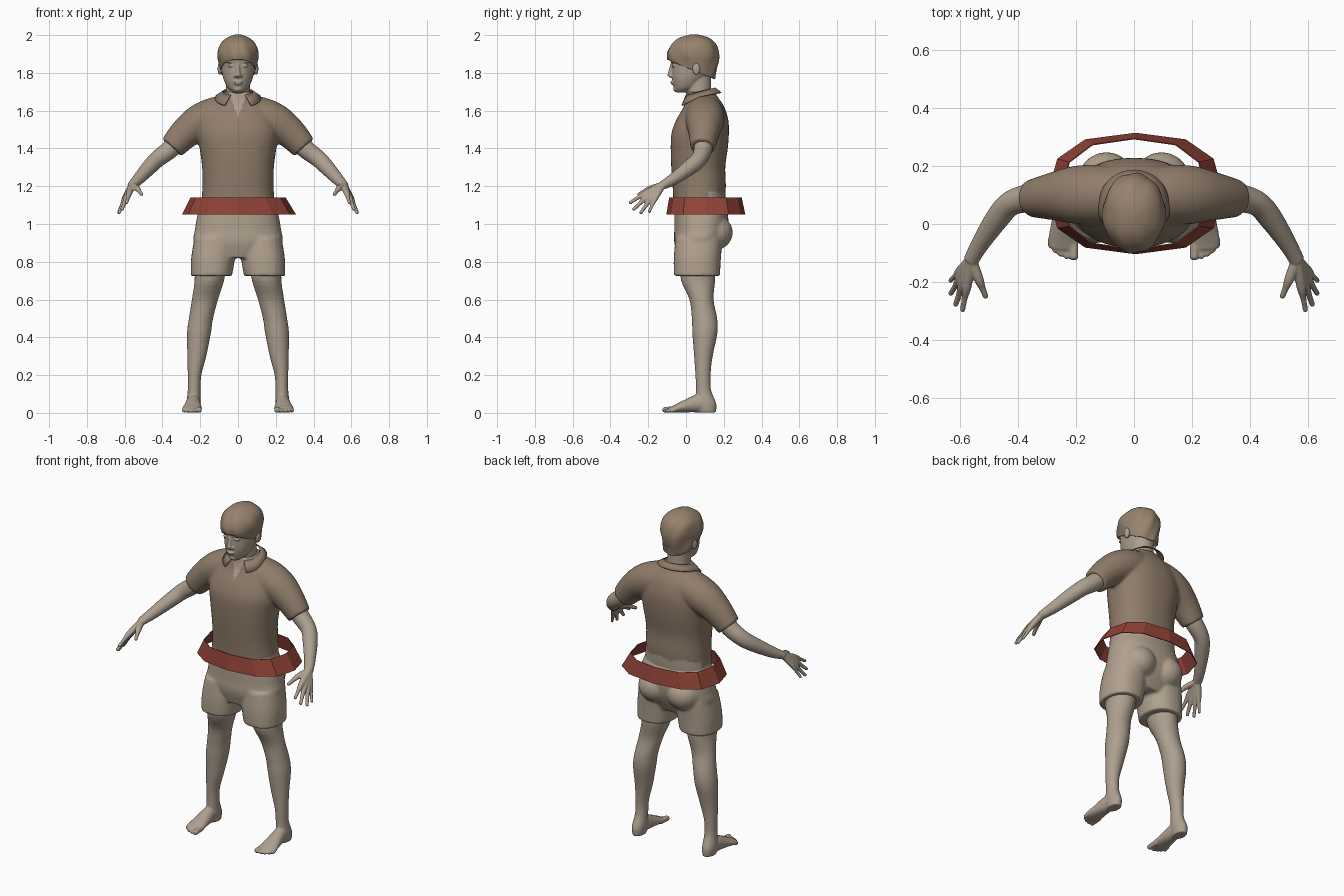
import bpy, bmesh
from math import sin, cos, pi
from mathutils import Vector

if "Cube" in bpy.data.objects:
    bpy.data.objects.remove(bpy.data.objects["Cube"])


def material(name, colour):
    mat = bpy.data.materials.new(name)
    mat.use_nodes = True
    mat.diffuse_color = (*colour, 1)
    mat.node_tree.nodes["Principled BSDF"].inputs["Base Color"].default_value = (*colour, 1)
    return mat


SKIN = material("skin", (0.42, 0.35, 0.275))
SHORTS = material("shorts_beige", (0.44, 0.36, 0.275))
SHIRT = material("shirt_brown", (0.28, 0.205, 0.145))
HAIR = material("hair_brown", (0.31, 0.225, 0.155))
RED = material("ring_red", (0.28, 0.055, 0.038))


def refine(stations, steps):
    """Smooth curve through stations of (x, y, z, half width, half depth)."""
    p = [Vector(s) for s in stations]
    out = []
    for i in range(len(p) - 1):
        a, b = p[i], p[i + 1]
        ta = (b - p[max(i - 1, 0)]) * 0.5
        tb = (p[min(i + 2, len(p) - 1)] - a) * 0.5
        for k in range(steps):
            t = k / steps
            out.append(a * (2*t**3 - 3*t**2 + 1) + ta * (t**3 - 2*t**2 + t)
                       + b * (3*t**2 - 2*t**3) + tb * (t**3 - t**2))
    return out + [p[-1]]


def loft(bm, stations, level=True, power=2.0, sides=28, steps=4, mirror=False, tip=False):
    """Skin rings along stations; level rings stay flat, others follow the path."""
    st = refine(stations, steps)
    if tip:
        d = (st[-1].xyz - st[-2].xyz).normalized() * st[-1][4] * 0.6
        st.append(Vector((*(st[-1].xyz + d), st[-1][3] * 0.6, st[-1][4] * 0.6)))
    for sign in ((1, -1) if mirror else (1,)):
        rings = []
        for i, s in enumerate(st):
            u, v = Vector((1, 0, 0)), Vector((0, 1, 0))
            if not level:
                t = (st[min(i + 1, len(st) - 1)].xyz - st[max(i - 1, 0)].xyz).normalized()
                u = t.cross(Vector((0, 0, 1))).normalized()
                v = u.cross(t)
            ring = []
            for k in range(sides):
                c, w = cos(2 * pi * k / sides), sin(2 * pi * k / sides)
                c = abs(c) ** (2 / power) * (1 if c > 0 else -1)
                w = abs(w) ** (2 / power) * (1 if w > 0 else -1)
                q = s.xyz + u * c * s[3] + v * w * s[4]
                ring.append(bm.verts.new((q.x * sign, q.y, q.z)))
            rings.append(ring)
        for a, b in zip(rings, rings[1:]):
            for k in range(sides):
                m = (k + 1) % sides
                bm.faces.new((a[k], a[m], b[m], b[k]))
        bm.faces.new(rings[0])
        bm.faces.new(rings[-1])


def ball(bm, centre, radii, mirror=False):
    for sign in ((1, -1) if mirror else (1,)):
        made = bmesh.ops.create_uvsphere(bm, u_segments=20, v_segments=14, radius=1)
        for v in made["verts"]:
            v.co = Vector([c + r * q for c, r, q in zip(centre, radii, v.co)])
            v.co.x *= sign


def finish(bm, name, mats, voxel=0, relax=4, smooth=True, thickness=0):
    """Turn a bmesh into an object, fusing overlapping pieces when voxel is set."""
    bmesh.ops.recalc_face_normals(bm, faces=bm.faces)
    mesh = bpy.data.meshes.new(name)
    bm.to_mesh(mesh)
    bm.free()
    ob = bpy.data.objects.new(name, mesh)
    bpy.context.collection.objects.link(ob)
    if voxel:
        mod = ob.modifiers.new("fuse", "REMESH")
        mod.mode, mod.voxel_size = "VOXEL", voxel
        mod = ob.modifiers.new("relax", "SMOOTH")
        mod.factor, mod.iterations = 0.5, relax
    if thickness:
        mod = ob.modifiers.new("thickness", "SOLIDIFY")
        mod.thickness, mod.offset = thickness, 0
    graph = bpy.context.evaluated_depsgraph_get()
    ob.data = bpy.data.meshes.new_from_object(ob.evaluated_get(graph))
    ob.modifiers.clear()
    ob.data.materials.clear()
    for mat in mats:
        ob.data.materials.append(mat)
    for f in ob.data.polygons:
        f.use_smooth = smooth
        f.material_index = 0
    return ob


# Shirt: torso and sleeves fused
bm = bmesh.new()
loft(bm, [(0, .07, 1.09, .197, .135), (0, .07, 1.2, .188, .141), (0, .065, 1.3, .19, .143),
          (0, .07, 1.4, .203, .151), (0, .075, 1.48, .213, .152), (0, .086, 1.55, .2, .138),
          (0, .095, 1.62, .165, .108), (0, .085, 1.67, .11, .085), (0, .075, 1.7, .078, .075)],
     power=2.3, sides=48)
loft(bm, [(.02, .09, 1.6, .09, .09), (.11, .1, 1.575, .103, .1), (.2, .1, 1.54, .1, .096),
          (.28, .095, 1.48, .082, .083), (.35, .088, 1.405, .065, .069)], level=False, mirror=True)
shirt = finish(bm, "shirt", [SHIRT, SKIN], voxel=.008, relax=8)
# Open neck and bare lower back
for f in shirt.data.polygons:
    c = f.center
    neck = c.y < .06 and c.z > 1.57 + abs(c.x) * 2.6
    hem = 1.165 if c.y > .12 else 1.125
    f.material_index = int(neck or c.z < hem + .007 * sin(45 * c.x))

# Collar band folded around the neck
bm = bmesh.new()
rows = []
for k in range(31):
    a = (k / 15 - 1) * pi * 0.84
    front = max(0, -cos(a))
    z = 1.7 + .02 * cos(a)
    rows.append((bm.verts.new((.079 * sin(a), .072 + .081 * cos(a), z)),
                 bm.verts.new((.118 * sin(a) * (1 + .25 * front), .075 + .11 * cos(a), z - .025 - .035 * front))))
for a, b in zip(rows, rows[1:]):
    bm.faces.new((a[0], b[0], b[1], a[1]))
finish(bm, "collar", [SHIRT], thickness=.006)

# Shorts: pelvis, seat and two legs fused
bm = bmesh.new()
loft(bm, [(0, .06, .82, .15, .1), (0, .07, .9, .232, .132), (0, .08, .97, .228, .142),
          (0, .08, 1.05, .214, .142), (0, .07, 1.12, .192, .13)], power=2.3, sides=48)
loft(bm, [(.141, .058, .725, .109, .122), (.132, .06, .82, .116, .125), (.12, .07, .93, .11, .125)],
     power=2.3, mirror=True)
ball(bm, (.095, .145, .955), (.1, .103, .095), mirror=True)
finish(bm, "shorts", [SHORTS], voxel=.008, relax=5)

# Legs with feet and toes
bm = bmesh.new()
loft(bm, [(.145, .062, .8, .085, .095), (.152, .064, .7, .078, .09), (.175, .082, .6, .069, .064),
          (.196, .098, .5, .064, .067), (.207, .1, .42, .063, .066), (.218, .092, .3, .05, .049),
          (.23, .09, .2, .036, .04), (.232, .093, .12, .034, .04), (.235, .105, .05, .038, .055),
          (.235, .11, .002, .032, .048)], mirror=True)
loft(bm, [(.235, .13, .04, .033, .037), (.237, .07, .05, .037, .048), (.24, 0, .036, .045, .034),
          (.243, -.055, .022, .052, .021), (.245, -.085, .016, .046, .014)], level=False, mirror=True)
for x, y, r in ((.207, -.115, .016), (.232, -.113, .011), (.252, -.105, .011),
                (.27, -.093, .011), (.286, -.077, .01)):
    loft(bm, [(x, -.05, .02, r, r), (x, y, r, r, r)], level=False, sides=12, mirror=True, tip=True)
finish(bm, "legs", [SKIN], voxel=.005, relax=3)

# Arms, with each finger running from wrist through knuckle to tip
bm = bmesh.new()
loft(bm, [(.3, .095, 1.455, .052, .052), (.36, .09, 1.395, .049, .049), (.425, .07, 1.345, .043, .045),
          (.47, .02, 1.3, .041, .041), (.53, -.07, 1.235, .031, .031), (.562, -.128, 1.203, .026, .022)],
     level=False, mirror=True)
wrist = Vector((.56, -.125, 1.205))
for tip, r in (((.59, -.297, 1.112), .0105), ((.614, -.278, 1.077), .011),
               ((.631, -.24, 1.058), .0105), ((.632, -.195, 1.064), .0095), ((.51, -.25, 1.157), .0115)):
    tip = Vector(tip)
    knuckle = wrist.lerp(tip, .52) + Vector((0, 0, .008))
    loft(bm, [(*wrist, .02, .018), (*knuckle, .017, .015), (*knuckle.lerp(tip, .5), r, r),
              (*tip, r * .85, r * .85)], level=False, sides=14, mirror=True, tip=True)
finish(bm, "arms", [SKIN], voxel=.004, relax=3)

# Head with neck, ears and face
bm = bmesh.new()
loft(bm, [(0, -.025, 1.697, .025, .03), (0, .0, 1.72, .054, .064), (0, .015, 1.76, .074, .088),
          (0, .03, 1.8, .085, .106), (0, .037, 1.84, .091, .113), (0, .036, 1.87, .094, .119),
          (0, .038, 1.91, .094, .118), (0, .04, 1.95, .076, .095), (0, .04, 1.975, .035, .045)], sides=40)
loft(bm, [(0, .08, 1.6, .066, .068), (0, .068, 1.7, .064, .067), (0, .062, 1.8, .064, .07)])
loft(bm, [(0, -.073, 1.85, .009, .009), (0, -.081, 1.81, .011, .012), (0, -.084, 1.787, .016, .014),
          (0, -.074, 1.775, .014, .01)], sides=14)
ball(bm, (.014, -.075, 1.784), (.011, .011, .008), mirror=True)
ball(bm, (0, -.071, 1.752), (.026, .012, .006))
ball(bm, (0, -.068, 1.742), (.022, .012, .006))
ball(bm, (0, -.05, 1.714), (.024, .018, .014))
ball(bm, (.036, -.065, 1.838), (.018, .011, .008), mirror=True)
ball(bm, (.038, -.065, 1.86), (.03, .013, .007), mirror=True)
ball(bm, (.097, .055, 1.822), (.011, .021, .033), mirror=True)
finish(bm, "head", [SKIN], voxel=.004, relax=3)

# Hair: a cap cut on a slope from fringe to nape
bm = bmesh.new()
loft(bm, [(0, .075, 1.74, .07, .072), (0, .06, 1.79, .089, .094), (0, .042, 1.85, .099, .128),
          (0, .037, 1.9, .106, .135), (0, .04, 1.95, .094, .116), (0, .043, 1.983, .06, .078),
          (0, .045, 2, .018, .024)], sides=48, steps=6)
bmesh.ops.bisect_plane(bm, geom=bm.verts[:] + bm.edges[:] + bm.faces[:], dist=1e-5,
                       plane_co=(0, -.09, 1.868), plane_no=(0, .42, 1), clear_inner=True)
for v in bm.verts:
    v.co.x *= 1 + .02 * sin(50 * v.co.y + 40 * v.co.z)
    v.co.y += .003 * sin(90 * v.co.x + 30 * v.co.z)
finish(bm, "hair", [HAIR], thickness=.004)

# Waist ring: a faceted tapering band, open above and below
bm = bmesh.new()
loft(bm, [(.005, .105, 1.05, .3, .207), (0, .103, 1.14, .25, .19)], power=2.5, sides=12, steps=1)
bmesh.ops.delete(bm, geom=[f for f in bm.faces if len(f.verts) > 4], context="FACES_ONLY")
finish(bm, "waist_ring", [RED], smooth=False, thickness=.004)
